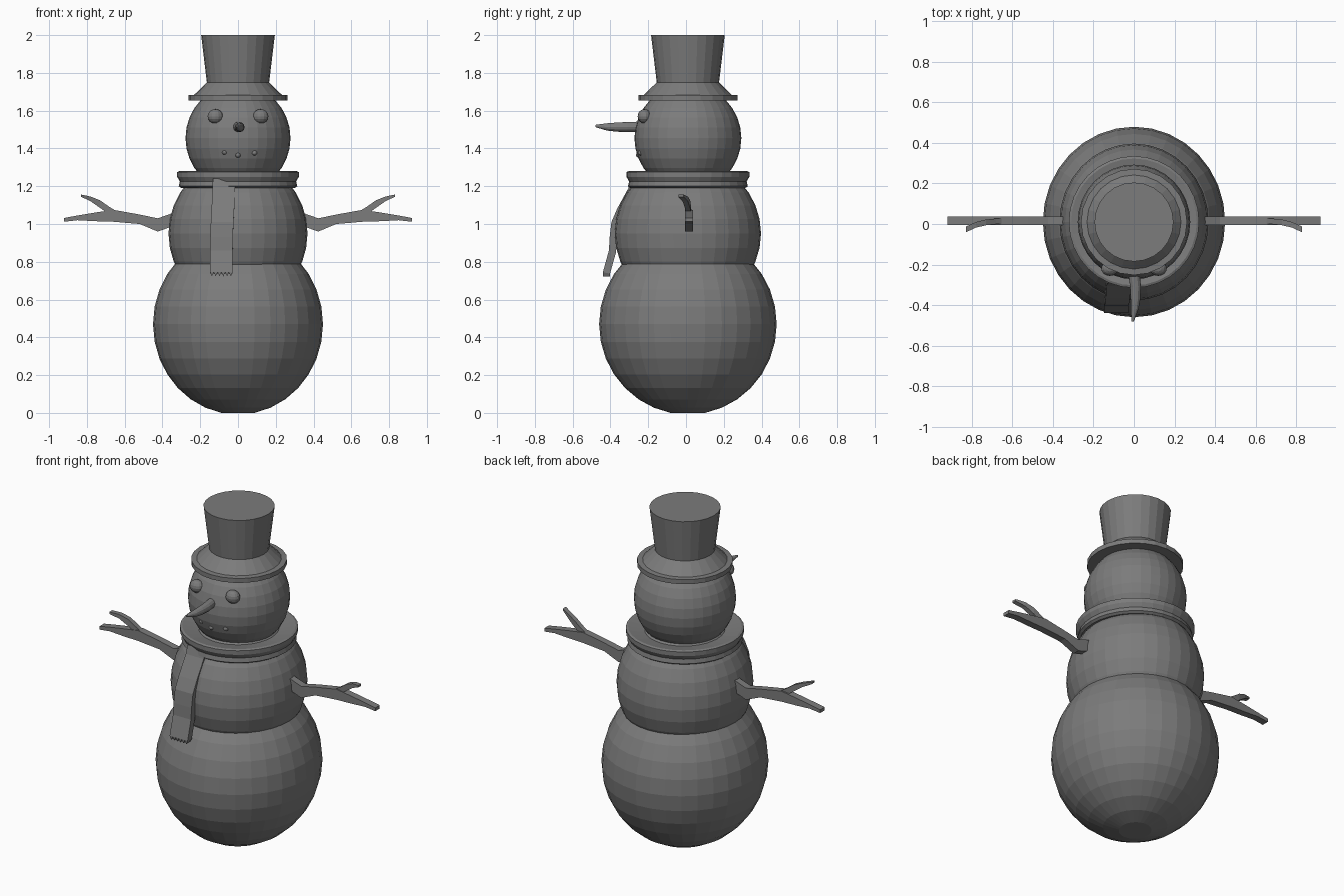
import bpy, bmesh, math
from mathutils import Vector

cube = bpy.data.objects.get("Cube")
if cube:
    bpy.data.objects.remove(cube, do_unlink=True)

gray = bpy.data.materials.new("dark gray")
gray.use_nodes = True
COLOR = (0.2, 0.2, 0.2, 1)
gray.diffuse_color = COLOR
gray.node_tree.nodes["Principled BSDF"].inputs["Base Color"].default_value = COLOR
MID = 0.01  # y of the body axis


def finish(name, bm):
    bmesh.ops.recalc_face_normals(bm, faces=bm.faces)
    mesh = bpy.data.meshes.new(name)
    bm.to_mesh(mesh)
    bm.free()
    mesh.materials.append(gray)
    obj = bpy.data.objects.new(name, mesh)
    bpy.context.collection.objects.link(obj)
    return obj


def loft(name, rings, closed=False):
    """Skin a list of point rings, capping both ends or joining them."""
    bm = bmesh.new()
    loops = [[bm.verts.new(p) for p in ring] for ring in rings]
    pairs = list(zip(loops, loops[1:]))
    if closed:
        pairs.append((loops[-1], loops[0]))
    else:
        bm.faces.new(loops[0])
        bm.faces.new(loops[-1])
    for a, b in pairs:
        for i in range(len(a)):
            j = (i + 1) % len(a)
            bm.faces.new((a[i], a[j], b[j], b[i]))
    return finish(name, bm)


def lathe(name, profile, segs=32, stretch=1.0, closed=False):
    """Turn (radius, z) points round the body axis."""
    turn = [2 * math.pi * i / segs for i in range(segs)]
    rings = [[(r * math.cos(t), MID + r * stretch * math.sin(t), z) for t in turn]
             for r, z in profile]
    return loft(name, rings, closed)


def snowball(name, z, rx, ry, rz, count=16):
    steps = [math.pi * i / count for i in range(1, count)]
    profile = [(rx * math.sin(a), z - rz * math.cos(a)) for a in steps]
    return lathe(name, profile, stretch=ry / rx)


def pebble(name, place, radii):
    bm = bmesh.new()
    bmesh.ops.create_uvsphere(bm, u_segments=14, v_segments=8, radius=1)
    bmesh.ops.scale(bm, vec=radii, verts=bm.verts)
    bmesh.ops.translate(bm, vec=place, verts=bm.verts)
    return finish(name, bm)


# Snowballs
snowball("lower_body", 0.47, 0.45, 0.47, 0.479)
snowball("upper_body", 0.95, 0.368, 0.387, 0.39)
snowball("head", 1.455, 0.278, 0.283, 0.285)

# Hat: brim, sloping band and flared crown
lathe("hat", [(0.262, 1.655), (0.262, 1.682), (0.232, 1.684),
              (0.165, 1.75), (0.195, 2.0)], segs=24)

# Scarf wrapped round the neck
lathe("scarf_wrap", [(0.20, 1.26), (0.31, 1.28), (0.322, 1.275), (0.322, 1.25),
                     (0.308, 1.225), (0.314, 1.2), (0.30, 1.19), (0.20, 1.2)],
      stretch=1.01, closed=True)

# Hanging scarf end: (x, y of outer face, z)
path = [(-0.073, -0.29, 1.24), (-0.075, -0.305, 1.19), (-0.08, -0.365, 1.08),
        (-0.084, -0.395, 1.01), (-0.087, -0.404, 0.93), (-0.088, -0.408, 0.86),
        (-0.088, -0.44, 0.745)]
W, T = 0.06, 0.038
loft("scarf_end", [[(x - W, y, z), (x + W, y, z), (x + W, y + T, z - 0.008),
                    (x - W, y + T, z - 0.008)] for x, y, z in path])

# Toothed fringe
ex, ey, ez = path[-1]
teeth = 6
for i in range(teeth):
    w = W / teeth
    x = ex - W + w * (2 * i + 1)
    loft("scarf_fringe", [[(x - w, y, ez), (x + w, y, ez), (x, y, ez - 0.022)]
                          for y in (ey, ey + T)])


def limb(name, stations, side, half):
    """Flat twig from (x, top z, bottom z, y) stations."""
    loft(name, [[(side * x, y - half, top), (side * x, y + half, top),
                 (side * x, y + half, low), (side * x, y - half, low)]
                for x, top, low, y in stations])


# Twig arms, each with a forked branch curling forward
arm = [(0.34, 1.06, 0.99, 0.015), (0.425, 1.03, 0.96, 0.015),
       (0.52, 1.05, 1.0, 0.015), (0.66, 1.075, 1.012, 0.015),
       (0.76, 1.06, 1.015, 0.015), (0.85, 1.045, 1.02, 0.015),
       (0.92, 1.032, 1.012, 0.015)]
branch = [(0.63, 1.06, 1.03, 0.015), (0.68, 1.09, 1.05, 0.013),
          (0.73, 1.125, 1.085, 0.008), (0.78, 1.145, 1.12, -0.004),
          (0.83, 1.156, 1.144, -0.027)]
for side, label in ((1, "left"), (-1, "right")):
    limb(label + "_arm", arm, side, 0.021)
    limb(label + "_branch", branch, side, 0.014)
    pebble(label + "_eye", (side * 0.12, -0.22, 1.57), (0.042, 0.036, 0.038))

# Carrot nose: (x, y, z, radius)
carrot = [(0, -0.24, 1.514, 0.028), (0.008, -0.31, 1.513, 0.027),
          (0.008, -0.37, 1.513, 0.024), (0.004, -0.42, 1.514, 0.019),
          (-0.006, -0.48, 1.519, 0.006)]
loft("nose", [[(x + r * math.cos(k * math.pi / 6), y, z + r * math.sin(k * math.pi / 6))
               for k in range(12)] for x, y, z, r in carrot])

# Mouth pebbles
for x, z in ((-0.07, 1.38), (0, 1.365), (0.087, 1.377)):
    pebble("mouth_pebble", (x, -0.25 + abs(x) * 0.12, z), (0.015, 0.015, 0.014))
